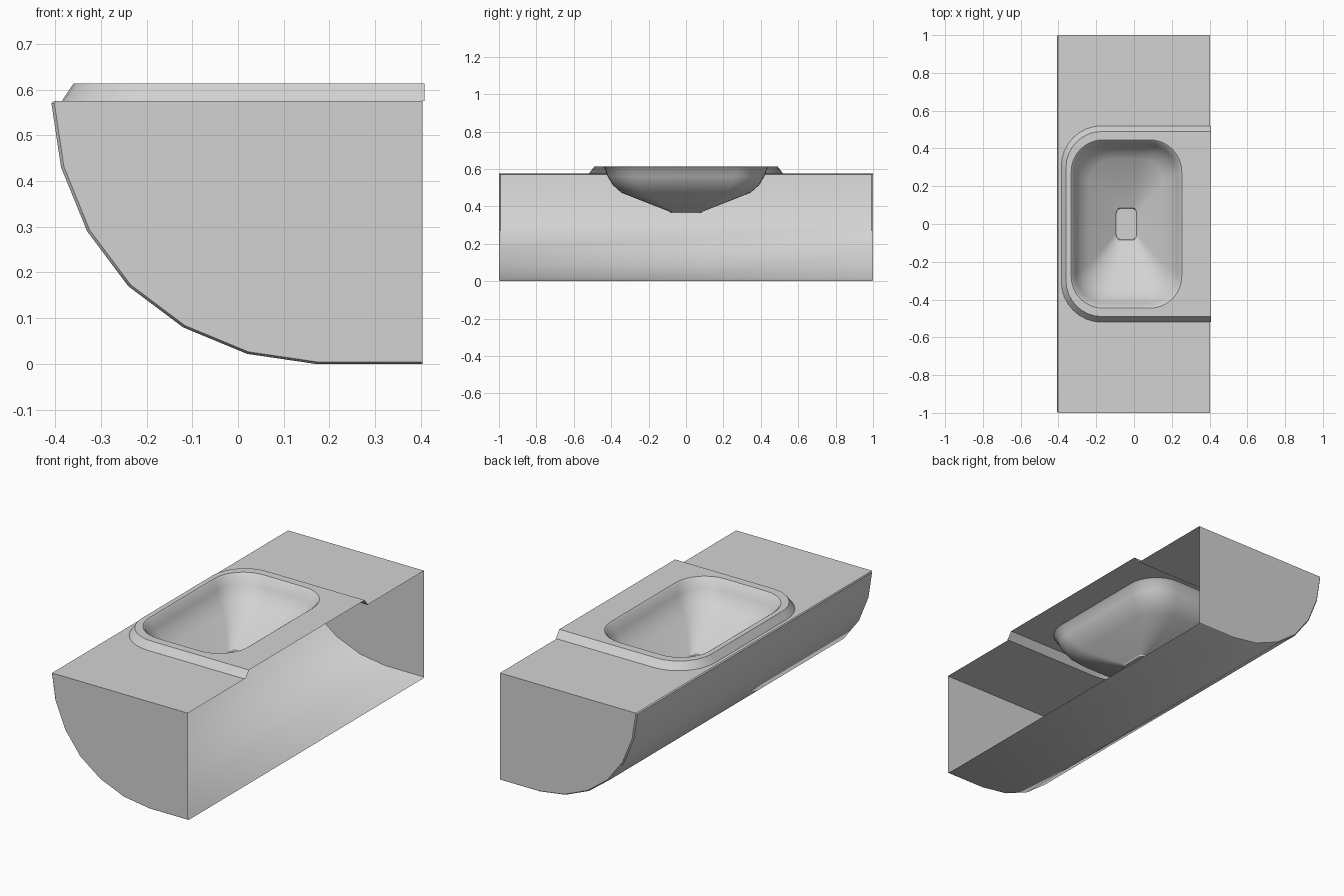
import bpy
import bmesh
from math import radians, cos, sin

if "Cube" in bpy.data.objects:
    bpy.data.objects.remove(bpy.data.objects["Cube"], do_unlink=True)

grey = bpy.data.materials.new("light_grey")
grey.use_nodes = True
color = (0.65, 0.65, 0.65, 1)
grey.diffuse_color = color
grey.node_tree.nodes["Principled BSDF"].inputs["Base Color"].default_value = color

BACK = 0.403      # open side of the cabinet
DECK = 0.575      # counter height
STEPS = 8         # segments per rounded corner


def rounded_ring(x0, x1, hy, r, z, r_right=None):
    """Counter-clockwise rounded rectangle; right corners may differ."""
    rr = r if r_right is None else r_right
    corners = [(x1 - rr, rr - hy, rr, -90), (x1 - rr, hy - rr, rr, 0),
               (x0 + r, hy - r, r, 90), (x0 + r, r - hy, r, 180)]
    ring = []
    for cx, cy, rad, start in corners:
        for i in range(STEPS + 1):
            a = radians(start + 90 * i / STEPS)
            ring.append((cx + rad * cos(a), cy + rad * sin(a), z))
    return ring


def loft(bm, rows, closed):
    grid = [[bm.verts.new(p) for p in row] for row in rows]
    n = len(rows[0])
    for a, b in zip(grid, grid[1:]):
        for i in range(n if closed else n - 1):
            j = (i + 1) % n
            bm.faces.new((a[i], a[j], b[j], b[i]))
    return grid


def polygon(bm, points):
    bm.faces.new([bm.verts.new(p) for p in points])


def finish(name, bm, angle=40):
    bmesh.ops.remove_doubles(bm, verts=bm.verts[:], dist=0.0003)
    mesh = bpy.data.meshes.new(name)
    bm.to_mesh(mesh)
    bm.free()
    mesh.materials.append(grey)
    obj = bpy.data.objects.new(name, mesh)
    bpy.context.collection.objects.link(obj)
    bpy.ops.object.select_all(action='DESELECT')
    obj.select_set(True)
    bpy.context.view_layer.objects.active = obj
    bpy.ops.object.shade_smooth_by_angle(angle=radians(angle))


# Cabinet: curved front shell with chamfered rims, and flat end panels
profile = [(-0.403, DECK), (-0.408, 0.57), (-0.387, 0.43), (-0.33, 0.29),
           (-0.24, 0.17), (-0.12, 0.08), (0.02, 0.022), (0.17, 0), (BACK, 0)]
inset = [(x + (BACK - x) * 0.008, z + (DECK - z) * 0.008) for x, z in profile]

bm = bmesh.new()
loft(bm, [[(x, y, z) for x, z in pts] for pts, y in
          ((inset, 1), (profile, 0.993), (profile, -0.993), (inset, -1))], False)
finish("cabinet_shell", bm)

for name, y in (("front_end_panel", -1), ("rear_end_panel", 1)):
    bm = bmesh.new()
    outline = [(x, y, z) for x, z in inset + [(BACK, DECK)]]
    polygon(bm, outline if y < 0 else outline[::-1])
    finish(name, bm)

# Counter deck with a recess open towards the back
foot = rounded_ring(-0.385, 0.408, 0.52, 0.215, DECK, 0)
recess = [(BACK, -0.52, DECK)] + foot[2 * (STEPS + 1):][::-1] + [(BACK, 0.52, DECK)]
bm = bmesh.new()
polygon(bm, [(BACK, 1, DECK), (-0.403, 1, DECK),
             (-0.403, -1, DECK), (BACK, -1, DECK)] + recess)
finish("counter_deck", bm)

# Raised surround: sloped edge and flat top around the basin opening
top = rounded_ring(-0.36, 0.408, 0.49, 0.19, 0.613, 0)
opening = rounded_ring(-0.333, 0.253, 0.446, 0.17, 0.613)
bm = bmesh.new()
loft(bm, [foot, top, opening], True)
bmesh.ops.remove_doubles(bm, verts=bm.verts[:], dist=0.0003)
open_side = [f for f in bm.faces if all(v.co.x > 0.407 for v in f.verts)]
bmesh.ops.delete(bm, geom=open_side, context='FACES')
finish("basin_surround", bm, 25)

# Basin: (half width, half length, corner radius, height) down to the drain
sections = [(0.293, 0.446, 0.17, 0.613), (0.284, 0.437, 0.163, 0.606),
            (0.268, 0.419, 0.158, 0.56), (0.242, 0.392, 0.15, 0.515),
            (0.197, 0.345, 0.13, 0.473), (0.058, 0.086, 0.03, 0.371)]
bm = bmesh.new()
loft(bm, [rounded_ring(-0.04 - hx, -0.04 + hx, hy, r, z)
          for hx, hy, r, z in sections], True)
finish("basin_bowl", bm, 50)

# Drain: short step with a flat floor
bm = bmesh.new()
rings = loft(bm, [rounded_ring(-0.098, 0.018, 0.086, 0.03, 0.371),
                  rounded_ring(-0.094, 0.014, 0.082, 0.027, 0.364)], True)
bm.faces.new(rings[-1])
finish("drain", bm, 30)
